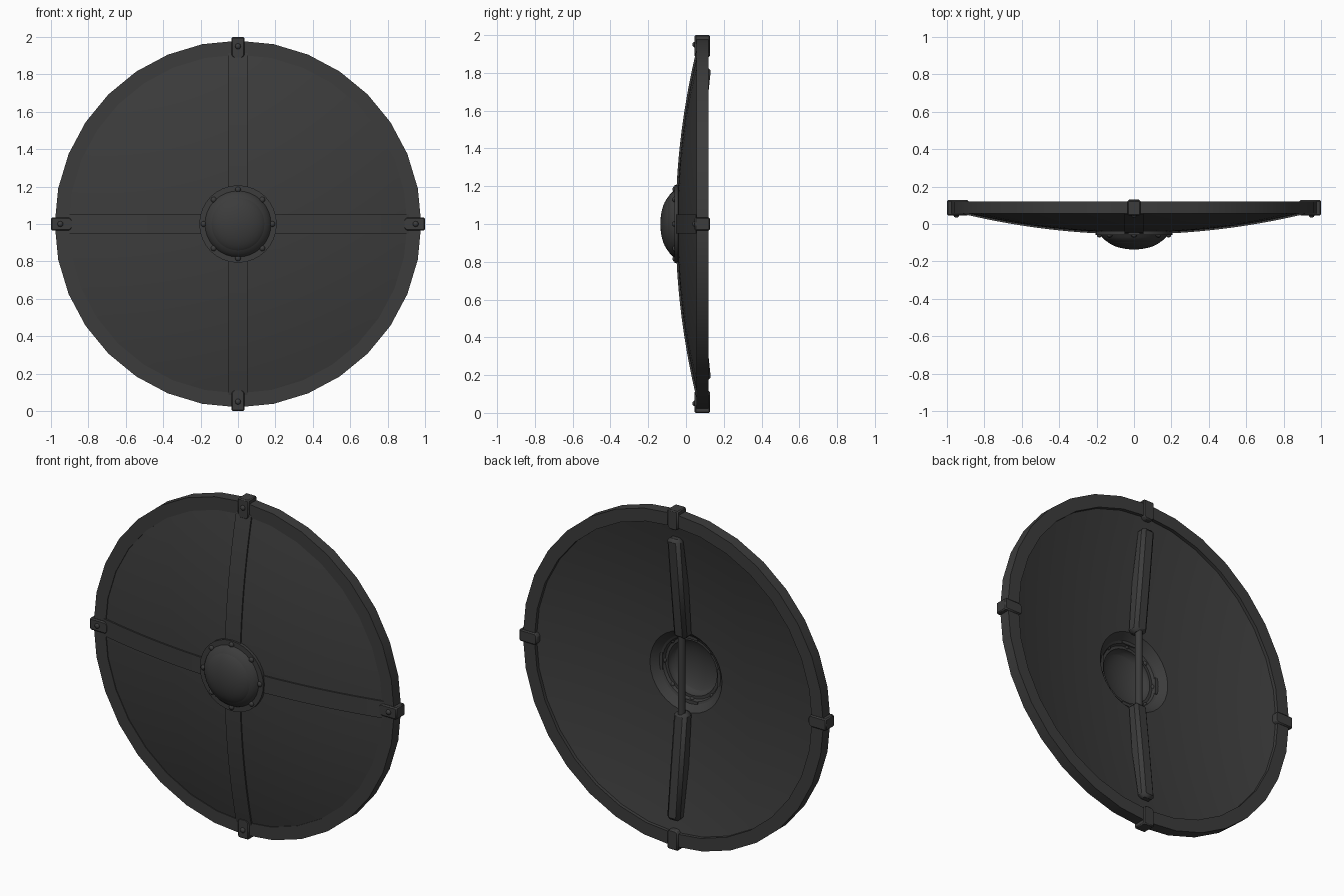
import bpy, bmesh, math
from mathutils import Vector, Matrix

cube = bpy.data.objects.get("Cube")
if cube:
    bpy.data.objects.remove(cube, do_unlink=True)

CENTRE = Vector((0, 0, 1))
SIDES = 32

dark = bpy.data.materials.new("dark_grey")
dark.use_nodes = True
COLOUR = (0.045, 0.045, 0.045, 1)
dark.diffuse_color = COLOUR
dark.node_tree.nodes["Principled BSDF"].inputs["Base Color"].default_value = COLOUR


def finish(name, bm, bevel=0, angle=30):
    """Turn a bmesh into a shaded object, optionally with bevelled edges."""
    bmesh.ops.remove_doubles(bm, verts=bm.verts, dist=0.0001)
    bmesh.ops.recalc_face_normals(bm, faces=bm.faces)
    mesh = bpy.data.meshes.new(name)
    bm.to_mesh(mesh)
    bm.free()
    mesh.materials.append(dark)
    obj = bpy.data.objects.new(name, mesh)
    bpy.context.collection.objects.link(obj)
    bpy.ops.object.select_all(action='DESELECT')
    obj.select_set(True)
    bpy.context.view_layer.objects.active = obj
    bpy.ops.object.shade_smooth_by_angle(angle=math.radians(angle))
    if bevel:
        mod = obj.modifiers.new("bevel", 'BEVEL')
        mod.width = bevel
        mod.segments = 1
    return obj


def lathe(name, profile, closed=True):
    """Spin a (radius, y) profile about the shield's front-to-back axis."""
    bm = bmesh.new()
    verts = [bm.verts.new(CENTRE + Vector((0, y, r))) for r, y in profile]
    edges = [bm.edges.new(pair) for pair in zip(verts, verts[1:])]
    if closed:
        edges.append(bm.edges.new((verts[-1], verts[0])))
    bmesh.ops.spin(bm, geom=verts + edges, cent=CENTRE, axis=(0, 1, 0),
                   angle=math.tau, steps=SIDES)
    return finish(name, bm)


def radial_bar(name, angle, stations, bevel=0):
    """Sweep a box outwards; stations are (radius, front y, back y, half width)."""
    out = Vector((math.sin(angle), 0, math.cos(angle)))
    side = Vector((math.cos(angle), 0, -math.sin(angle)))
    bm = bmesh.new()
    rings = []
    for r, front, back, w in stations:
        rings.append([bm.verts.new(CENTRE + out * r + side * s * w + Vector((0, y, 0)))
                      for s, y in ((-1, front), (1, front), (1, back), (-1, back))])
    for a, b in zip(rings, rings[1:]):
        for i in range(4):
            j = (i + 1) % 4
            bm.faces.new((a[i], a[j], b[j], b[i]))
    bm.faces.new(rings[0])
    bm.faces.new(rings[-1])
    return finish(name, bm, bevel)


def rivet(name, angle, radius, y):
    """Small domed rivet on the front."""
    bm = bmesh.new()
    place = CENTRE + Vector((math.sin(angle) * radius, y, math.cos(angle) * radius))
    bmesh.ops.create_uvsphere(bm, u_segments=12, v_segments=8, radius=0.015,
                              matrix=Matrix.Translation(place) @ Matrix.Diagonal((1, 0.8, 1, 1)))
    return finish(name, bm, angle=60)


def front_y(r):
    return -0.047 + 0.125 * (r / 0.98) ** 2


def span(a, b, n):
    return [a + (b - a) * i / n for i in range(n + 1)]


# Curved board with a bevelled central hole
board = [(r, front_y(r)) for r in span(0.195, 0.93, 12)]
board += [(r, front_y(r) + 0.04) for r in span(0.93, 0.235, 12)]
lathe("board", board)

# Flat rim
lathe("rim", [(0.905, 0.055), (0.98, 0.055), (0.98, 0.12), (0.905, 0.12)])

# Hollow central boss with flange
arc = span(0, math.pi / 2, 10)
boss = [(0.207, -0.035), (0.207, -0.06), (0.165, -0.06)]
boss += [(0.16 * math.cos(t), -0.06 - 0.076 * math.sin(t)) for t in arc]
boss += [(0.18 * math.cos(t), -0.045 - 0.082 * math.sin(t)) for t in reversed(arc[2:])]
boss += [(0.185, -0.045)]
lathe("boss", boss)
for i in range(8):
    rivet("boss_rivet", i * math.tau / 8, 0.184, -0.06)

# Crossed straps, rim clips and clip rivets
for i, place in enumerate(("top", "left", "bottom", "right")):
    a = i * math.pi / 2
    radial_bar(place + "_strap", a,
               [(r, front_y(r) - 0.008, front_y(r) + 0.005, 0.05)
                for r in span(0.18, 0.915, 12)])
    radial_bar(place + "_clip", a,
               [(0.885, 0.046, 0.127, 0.02), (0.9, 0.046, 0.127, 0.035),
                (1.0, 0.046, 0.127, 0.035)], bevel=0.006)
    rivet(place + "_clip_rivet", a, 0.95, 0.046)

# Handle arms on the back
for place, a in (("upper", 0), ("lower", math.pi)):
    radial_bar(place + "_handle_arm", a,
               [(0.22, -0.01, 0.066, 0.042), (0.52, 0.015, 0.1, 0.042),
                (0.83, 0.07, 0.133, 0.042)], bevel=0.018)

# Round grip bridging the hole
bm = bmesh.new()
bmesh.ops.create_cone(bm, cap_ends=True, segments=12, radius1=0.021, radius2=0.021,
                      depth=0.5, matrix=Matrix.Translation(CENTRE + Vector((0, 0.04, 0))))
finish("grip", bm, angle=40)
